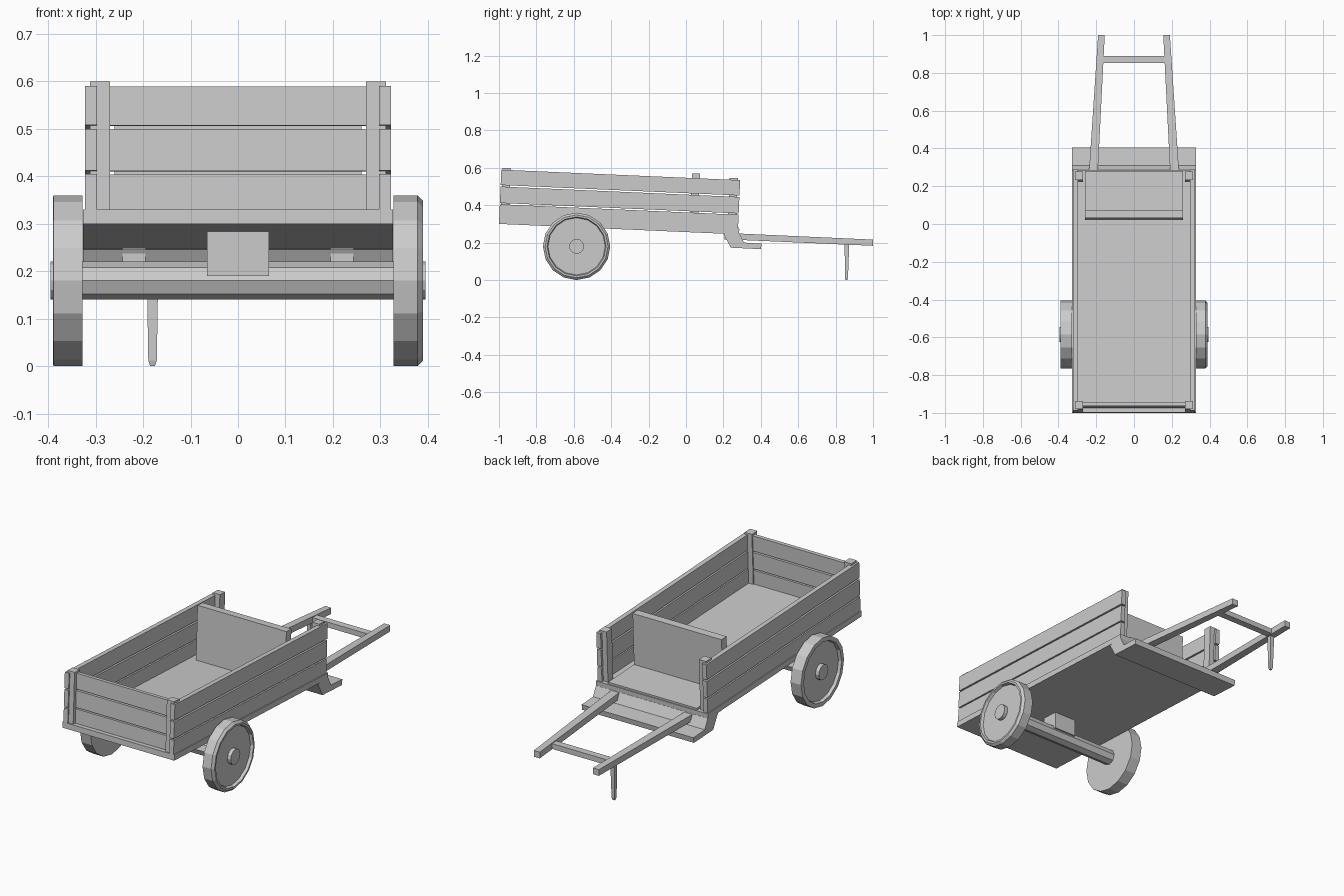
import bpy, bmesh, math
from mathutils import Matrix, Vector

if "Cube" in bpy.data.objects:
    bpy.data.objects.remove(bpy.data.objects["Cube"])

TILT = math.radians(-2.5)
BED = Matrix.Translation((0, -1, 0.30)) @ Matrix.Rotation(TILT, 4, 'X')


def make(name, verts, faces, mat=None):
    me = bpy.data.meshes.new(name)
    me.from_pydata([tuple(v) for v in verts], [], faces)
    bm = bmesh.new()
    bm.from_mesh(me)
    if mat:
        bm.transform(mat)
    bmesh.ops.recalc_face_normals(bm, faces=bm.faces)
    bm.to_mesh(me)
    bm.free()
    ob = bpy.data.objects.new(name, me)
    bpy.context.collection.objects.link(ob)
    return ob


def loft(name, a, b, mat=None):
    """Solid between two matching end loops."""
    n = len(a)
    faces = [tuple(range(n)), tuple(range(n, 2 * n))]
    faces += [(i, (i + 1) % n, n + (i + 1) % n, n + i) for i in range(n)]
    return make(name, list(a) + list(b), faces, mat)


def rect_y(x0, x1, y, z0, z1):
    return [(x0, y, z0), (x1, y, z0), (x1, y, z1), (x0, y, z1)]


def box(name, x0, x1, y0, y1, z0, z1, mat=None):
    return loft(name, rect_y(x0, x1, y0, z0, z1), rect_y(x0, x1, y1, z0, z1), mat)


def lathe_x(name, profile, n, y, z):
    """Revolve (x, radius) points around the x axis, a vertex at the top."""
    verts, faces = [], []
    for x, r in profile:
        for i in range(n):
            a = 2 * math.pi * i / n
            verts.append((x, y + r * math.sin(a), z + r * math.cos(a)))
    for k in range(len(profile) - 1):
        for i in range(n):
            j = (i + 1) % n
            faces.append((k * n + i, k * n + j, (k + 1) * n + j, (k + 1) * n + i))
    last = (len(profile) - 1) * n
    faces += [tuple(range(n)), tuple(range(last, last + n))]
    return make(name, verts, faces)


# Tilted bed: floor, raised seat base and dividing panel
box("floor", -0.327, 0.327, 0, 1.285, 0, 0.03, BED)
box("seat_base", -0.26, 0.26, 1.05, 1.28, 0.028, 0.04, BED)
box("divider_panel", -0.26, 0.26, 1.02, 1.062, 0.03, 0.315, BED)

# Slatted sides and end wall
for k, (w0, w1) in enumerate([(0.03, 0.105), (0.112, 0.20), (0.208, 0.29)]):
    box(f"end_slat_{k}", -0.297, 0.297, 0.025, 0.045, w0, w1, BED)
    for s in (-1, 1):
        box(f"side_slat_{k}", s * 0.297, s * 0.322, 0, 1.278, w0, w1, BED)

# Stepped plate at the handle end
profile = [(0.20, 0.246), (0.24, 0.173), (0.40, 0.165),
           (0.405, 0.194), (0.31, 0.20), (0.285, 0.25)]
loft("step_plate", [(-0.327, y, z) for y, z in profile],
     [(0.327, y, z) for y, z in profile])

for s in (-1, 1):
    # Corner posts
    for u in (0.007, 1.222):
        box("corner_post", s * 0.27, s * 0.312, u, u + 0.044, 0.03, 0.30, BED)
    # Converging handles
    loft("handle", rect_y(s * 0.195, s * 0.243, 0.205, 0.218, 0.252),
         rect_y(s * 0.155, s * 0.19, 1.0, 0.183, 0.216))
    # Wheels: recessed outer face, chamfer on the right one only
    c = 0.378 if s > 0 else 0.389
    lathe_x("wheel", [(s * x, r) for x, r in
            [(0.328, 0.18), (c, 0.18), (0.39, 0.168), (0.39, 0.158),
             (0.375, 0.153)]], 16, -0.585, 0.18)
    lathe_x("hub", [(s * 0.36, 0.04), (s * 0.395, 0.04)], 12, -0.585, 0.18)

# Axle and its mounting block
lathe_x("axle", [(-0.335, 0.04), (0.335, 0.04)], 8, -0.585, 0.18)
box("axle_block", -0.065, 0.065, -0.63, -0.54, 0.19, 0.288)

# Crossbar and prop leg
box("crossbar", -0.17, 0.17, 0.853, 0.89, 0.19, 0.218)
leg_top = [(-0.192, 0.848, 0.20), (-0.168, 0.848, 0.20), (-0.168, 0.873, 0.20), (-0.192, 0.873, 0.20)]
leg_low = [(-0.189, 0.85, 0.012), (-0.171, 0.85, 0.012), (-0.171, 0.866, 0.012), (-0.189, 0.866, 0.012)]
leg_tip = [(-0.185, 0.853, 0), (-0.175, 0.853, 0), (-0.175, 0.863, 0), (-0.185, 0.863, 0)]
loft("prop_leg", leg_top, leg_low)
loft("prop_leg_tip", leg_low, leg_tip)
